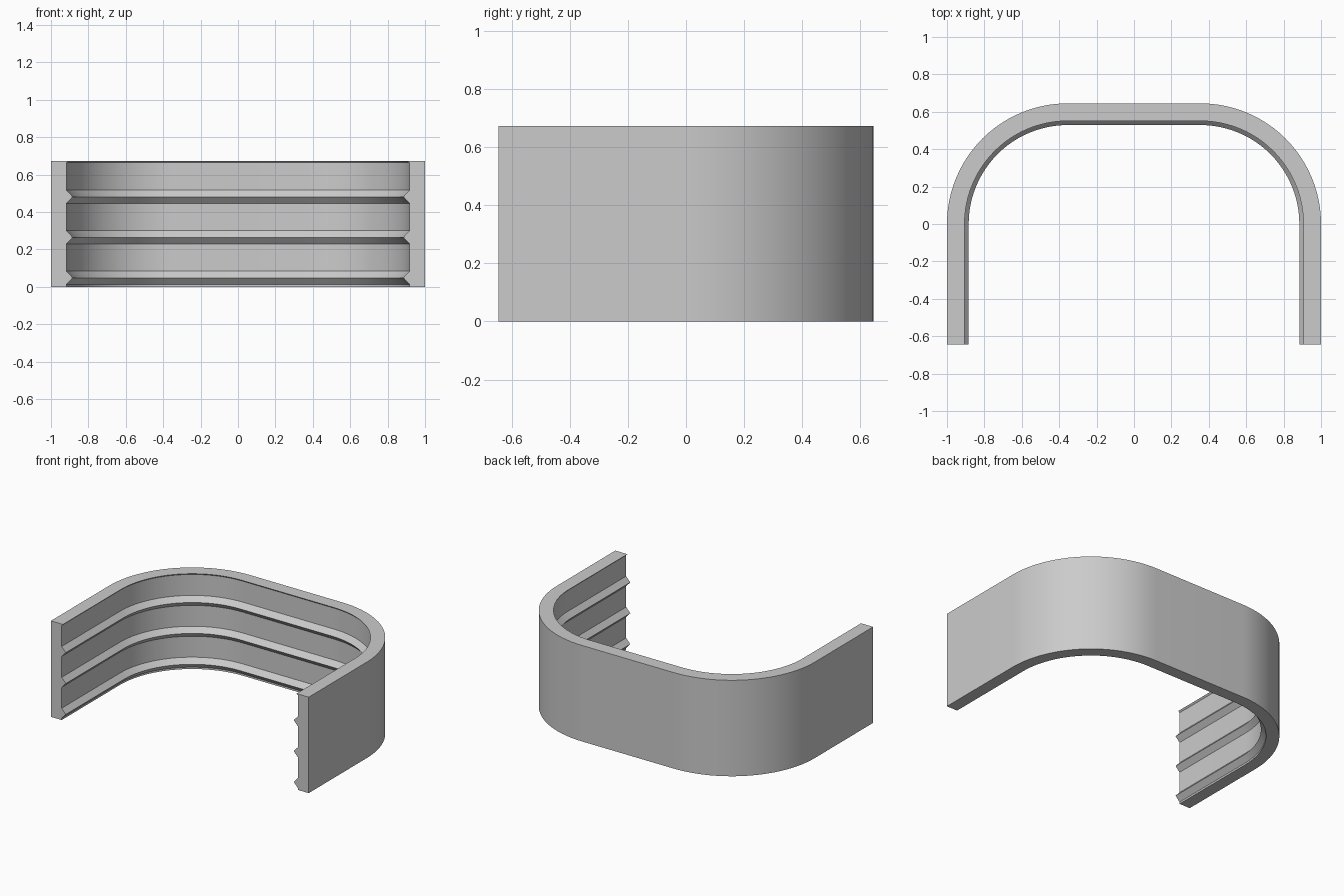
import bpy, bmesh, math

cube = bpy.data.objects.get("Cube")
if cube:
    bpy.data.objects.remove(cube, do_unlink=True)

HALF_WIDTH, RADIUS, HEIGHT = 1.0, 0.645, 0.673
WALL, RIDGE, HALF_RIDGE, PITCH = 0.084, 0.032, 0.035, 0.2165
SEGMENTS = 24

# Plain grey material
grey = bpy.data.materials.new("light grey")
grey.use_nodes = True
colour = (0.6, 0.6, 0.6, 1)
grey.diffuse_color = colour
grey.node_tree.nodes["Principled BSDF"].inputs["Base Color"].default_value = colour

# Wall section as (depth inward, height), with pointed ridges on the inside
section = [(0, 0), (WALL, 0)]
for i in range(3):
    z = 0.048 + i * PITCH
    section += [(WALL, z - HALF_RIDGE), (WALL + RIDGE, z), (WALL, z + HALF_RIDGE)]
section += [(WALL, HEIGHT - 0.01), (WALL + 0.01, HEIGHT), (0, HEIGHT)]

# U-shaped path as (corner centre x, y, outward angle)
centre = HALF_WIDTH - RADIUS
path = [(centre, -RADIUS, 0)]
path += [(centre, 0, math.pi / 2 * i / SEGMENTS) for i in range(SEGMENTS + 1)]
path += [(-x, y, math.pi - a) for x, y, a in reversed(path)]

# Sweep the section along the path
bm = bmesh.new()
rings = []
for cx, cy, a in path:
    rings.append([bm.verts.new((cx + (RADIUS - d) * math.cos(a),
                                cy + (RADIUS - d) * math.sin(a), z))
                  for d, z in section])
n = len(section)
for r, s in zip(rings, rings[1:]):
    for j in range(n):
        k = (j + 1) % n
        bm.faces.new((r[j], s[j], s[k], r[k]))
bm.faces.new(rings[0])
bm.faces.new(rings[-1])
bmesh.ops.recalc_face_normals(bm, faces=bm.faces)

mesh = bpy.data.meshes.new("ridged_band")
bm.to_mesh(mesh)
bm.free()
mesh.materials.append(grey)
band = bpy.data.objects.new("ridged_band", mesh)
bpy.context.collection.objects.link(band)

# Smooth corners, crisp ridges
bpy.ops.object.select_all(action="DESELECT")
band.select_set(True)
bpy.context.view_layer.objects.active = band
bpy.ops.object.shade_smooth_by_angle(angle=math.radians(30))
